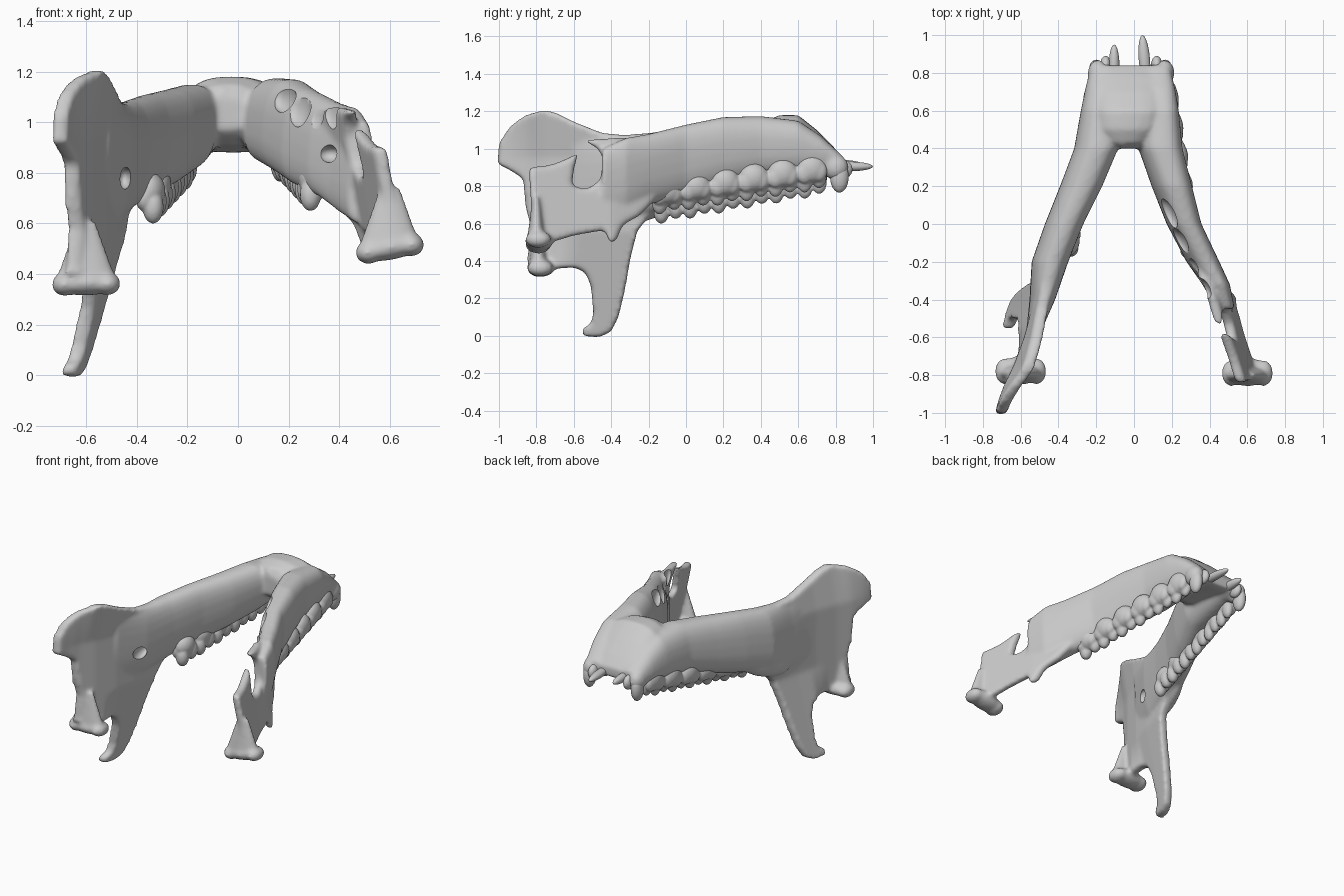
import bpy, bmesh, math
from mathutils import Matrix, Vector

if "Cube" in bpy.data.objects:
    bpy.data.objects.remove(bpy.data.objects["Cube"])


def new_object(name, bm):
    bmesh.ops.recalc_face_normals(bm, faces=bm.faces)
    me = bpy.data.meshes.new(name)
    bm.to_mesh(me)
    bm.free()
    ob = bpy.data.objects.new(name, me)
    bpy.context.collection.objects.link(ob)
    return ob


def activate(*obs):
    bpy.ops.object.select_all(action='DESELECT')
    for o in obs:
        o.select_set(True)
    bpy.context.view_layer.objects.active = obs[0]


def fuse(ob, voxel, smooth=0):
    m = ob.modifiers.new('fuse', 'REMESH')
    m.mode, m.voxel_size = 'VOXEL', voxel
    if smooth:
        m = ob.modifiers.new('soften', 'SMOOTH')
        m.factor, m.iterations = .5, smooth
    activate(ob)
    bpy.ops.object.convert(target='MESH')


def lerp(table, t):
    for (a, va), (b, vb) in zip(table, table[1:]):
        if t <= b:
            return va + (vb - va) * max(0, (t - a) / (b - a))
    return table[-1][1]


def loft(name, stations, lean=0.0, n=24):
    """Rounded sections: (y, centre x, half width, bottom z, top z)."""
    bm = bmesh.new()
    rings = []
    for y, x, w, lo, hi in stations:
        ring = []
        for i in range(n):
            a = math.tau * i / n
            c, s = math.cos(a), math.sin(a)
            px = math.copysign(abs(c) ** 0.8, c) * w
            pz = math.copysign(abs(s) ** 0.8, s)
            ring.append(bm.verts.new((x + px - lean * pz, y,
                                      (lo + hi) / 2 + pz * (hi - lo) / 2)))
        rings.append(ring)
    for a, b in zip(rings, rings[1:]):
        for i in range(n):
            bm.faces.new((a[i], a[(i + 1) % n], b[(i + 1) % n], b[i]))
    bm.faces.new(rings[0])
    bm.faces.new(rings[-1])
    return new_object(name, bm)


def add_blob(bm, loc, rad, rot=(0, 0, 0)):
    m = Matrix.Translation(loc)
    for ang, ax in zip(rot, 'XYZ'):
        m = m @ Matrix.Rotation(ang, 4, ax)
    bmesh.ops.create_icosphere(bm, subdivisions=3, radius=1,
                               matrix=m @ Matrix.Diagonal((*rad, 1)))


def blobs(name, items):
    bm = bmesh.new()
    for it in items:
        add_blob(bm, *it)
    return new_object(name, bm)


def plate(name, outline, half, xfun):
    """Side outline in y,z thickened, then bent sideways by xfun."""
    bm = bmesh.new()
    f = bm.faces.new([bm.verts.new((-half, y, z)) for y, z in outline])
    ext = bmesh.ops.extrude_face_region(bm, geom=[f])
    bmesh.ops.translate(bm, vec=(2 * half, 0, 0),
                        verts=[v for v in ext['geom'] if isinstance(v, bmesh.types.BMVert)])
    bmesh.ops.triangulate(bm, faces=bm.faces)
    ob = new_object(name, bm)
    fuse(ob, .016)
    for v in ob.data.vertices:
        v.co.x += xfun(v.co.y, v.co.z)
    return ob


# Horizontal bodies and chin
left_body = loft('left_body', [
    (-.60, -.54, .03, .62, 1.10), (-.40, -.485, .065, .60, 1.07), (-.20, -.445, .095, .65, 1.085),
    (0, -.37, .10, .70, 1.11), (.2, -.28, .11, .75, 1.13), (.4, -.20, .115, .81, 1.15),
    (.6, -.175, .105, .84, 1.13), (.72, -.165, .09, .86, 1.06), (.84, -.16, .065, .86, .96)], -.015)
right_body = loft('right_body', [
    (-.45, .485, .045, .60, 1.0), (-.32, .435, .07, .64, 1.06), (-.20, .365, .085, .70, 1.08),
    (0, .265, .09, .75, 1.13), (.2, .20, .105, .80, 1.17), (.4, .14, .115, .84, 1.175),
    (.6, .13, .105, .86, 1.15), (.72, .125, .09, .87, 1.07), (.84, .12, .065, .87, .96)], -.015)
chin = loft('chin', [
    (.40, -.045, .09, .97, 1.10), (.43, -.04, .12, .94, 1.15), (.5, -.03, .18, .91, 1.18),
    (.6, -.02, .20, .90, 1.18), (.7, -.02, .19, .89, 1.10), (.78, -.02, .18, .88, 1.02),
    (.84, -.02, .14, .88, .95)])

# Complete left ramus with its angle and hooked process
LX = [(-1.02, -.71), (-.93, -.685), (-.85, -.655), (-.75, -.605), (-.6, -.55),
      (-.45, -.51), (-.2, -.455), (0, -.40)]


def left_x(y, z):
    x = lerp(LX, y)
    x += .05 * max(0, min(1, (z - .95) / .25)) * max(0, min(1, (y + 1) / .2))
    if y > -.68:
        x -= .24 * max(0, .56 - z) * min(1, (y + .68) / .12)
    return x


left_ramus = plate('left_ramus', [
    (-.1, .72), (-.1, 1.04), (-.3, 1.07), (-.45, 1.085), (-.6, 1.145), (-.70, 1.195), (-.76, 1.207),
    (-.86, 1.18), (-.94, 1.12), (-1.0, 1.03), (-1.01, .92), (-.95, .89), (-.87, .84), (-.86, .7),
    (-.83, .58), (-.85, .4), (-.76, .34), (-.68, .36), (-.6, .365), (-.54, .34), (-.51, .27),
    (-.495, .12), (-.51, .06), (-.56, .04), (-.555, .0), (-.47, -.01), (-.40, .02),
    (-.36, .1), (-.325, .25), (-.295, .42), (-.26, .56), (-.18, .66)], .032, left_x)

# Broken right ramus
RX = [(-.85, .585), (-.6, .515), (-.4, .465), (-.2, .38), (0, .28)]
right_ramus = plate('right_ramus', [
    (-.15, .74), (-.15, 1.02), (-.3, 1.06), (-.44, 1.055), (-.55, 1.045), (-.47, 1.0), (-.44, .94),
    (-.46, .83), (-.53, .785), (-.61, .80), (-.60, .88), (-.575, .98), (-.63, .95), (-.72, .915),
    (-.84, .90), (-.83, .7), (-.84, .49), (-.75, .49), (-.6, .535), (-.43, .565),
    (-.41, .49), (-.37, .51), (-.34, .59), (-.25, .64)], .03,
    lambda y, z: lerp(RX, y) + .19 * (.8 - z))


# Flared jaw joints: neck widening into a crossbar, then small swellings
def joint(name, x, y, z, tilt):
    bm = bmesh.new()
    m = Matrix.Translation((x, y, z + .12)) @ Matrix.Diagonal((1, .42, 1, 1))
    bmesh.ops.create_cone(bm, cap_ends=True, segments=24, radius1=.125, radius2=.04,
                          depth=.24, matrix=m)
    add_blob(bm, (x, y + .015, z), (.135, .075, .05), (0, -tilt, 0))
    for s in (-1, 1):
        add_blob(bm, (x + s * .085, y + .01, z + s * tilt * .085 - .005), (.052, .07, .046))
    return new_object(name, bm)


joints = [joint('left_joint', -.60, -.79, .365, .02), joint('right_joint', .60, -.80, .505, .18)]
swellings = blobs('swellings', [
    ((-.475, -.2, .70), (.05, .2, .08), (.3, 0, -.3)),
    ((-.06, .44, 1.10), (.03, .04, .05)),
    ((-.19, .80, .90), (.055, .07, .07)), ((.16, .80, .90), (.055, .07, .07))])

# Fuse all bone into one smooth jaw
activate(left_body, right_body, chin, left_ramus, right_ramus, swellings, *joints)
bpy.ops.object.join()
jaw = bpy.context.view_layer.objects.active
jaw.name = jaw.data.name = 'jaw_bone'
fuse(jaw, .011, 12)

# Broken pits on the right body and nerve openings in both sides
pits = blobs('pits', [
    ((.18, .05, 1.10), (.04, .09, .065), (0, 0, .4)),
    ((.235, -.10, 1.07), (.045, .085, .09), (0, 0, .45)),
    ((.30, -.23, 1.05), (.036, .06, .08), (0, 0, .5)),
    ((.37, -.34, 1.04), (.03, .06, .07), (0, 0, .5)),
    ((.36, -.31, .875), (.05, .06, .035)), ((-.45, -.43, .78), (.03, .07, .045))])
pits.hide_render = True
m = jaw.modifiers.new('pits', 'BOOLEAN')
m.operation, m.solver, m.object = 'DIFFERENCE', 'EXACT', pits
activate(jaw)
bpy.ops.object.convert(target='MESH')
bpy.data.objects.remove(pits)


# Cheek teeth: broad crowns with low paired cusps, fused along each row
def tooth_row(name, back, front, side):
    bm = bmesh.new()
    back, front = Vector(back), Vector(front)
    ang = math.atan2(back.x - front.x, front.y - back.y)
    for i in range(6):
        w = 1.1 - .05 * i
        p = back.lerp(front, (i + .5) / 6)
        add_blob(bm, p + Vector((side * .012, 0, .105)), (.056 * w, .08, .075), (0, 0, ang))
        for k, drop in ((.25, .012), (.75, 0)):
            q = back.lerp(front, (i + k) / 6)
            add_blob(bm, q + Vector((-side * .008, 0, .06 - drop)), (.038 * w, .042, .066), (0, 0, ang))
            add_blob(bm, q + Vector((side * .025, 0, .085)), (.034 * w, .045, .055), (0, 0, ang))
    ob = new_object(name, bm)
    fuse(ob, .008, 3)
    return ob


teeth = [tooth_row('left_cheek_teeth', (-.35, -.17, .61), (-.195, .75, .77), -1),
         tooth_row('right_cheek_teeth', (.30, -.18, .66), (.165, .75, .80), 1)]

# Front teeth
teeth.append(blobs('front_teeth', [
    ((-.105, .84, .91), (.028, .11, .03)), ((.055, .87, .905), (.03, .13, .026), (0, 0, .08)),
    ((-.2, .82, .85), (.038, .05, .085)), ((.165, .82, .85), (.038, .05, .085)),
    ((-.15, .84, .89), (.03, .05, .05)), ((.12, .84, .89), (.03, .05, .05))]))

for ob in [jaw] + teeth:
    activate(ob)
    bpy.ops.object.shade_smooth_by_angle(angle=math.radians(50))
